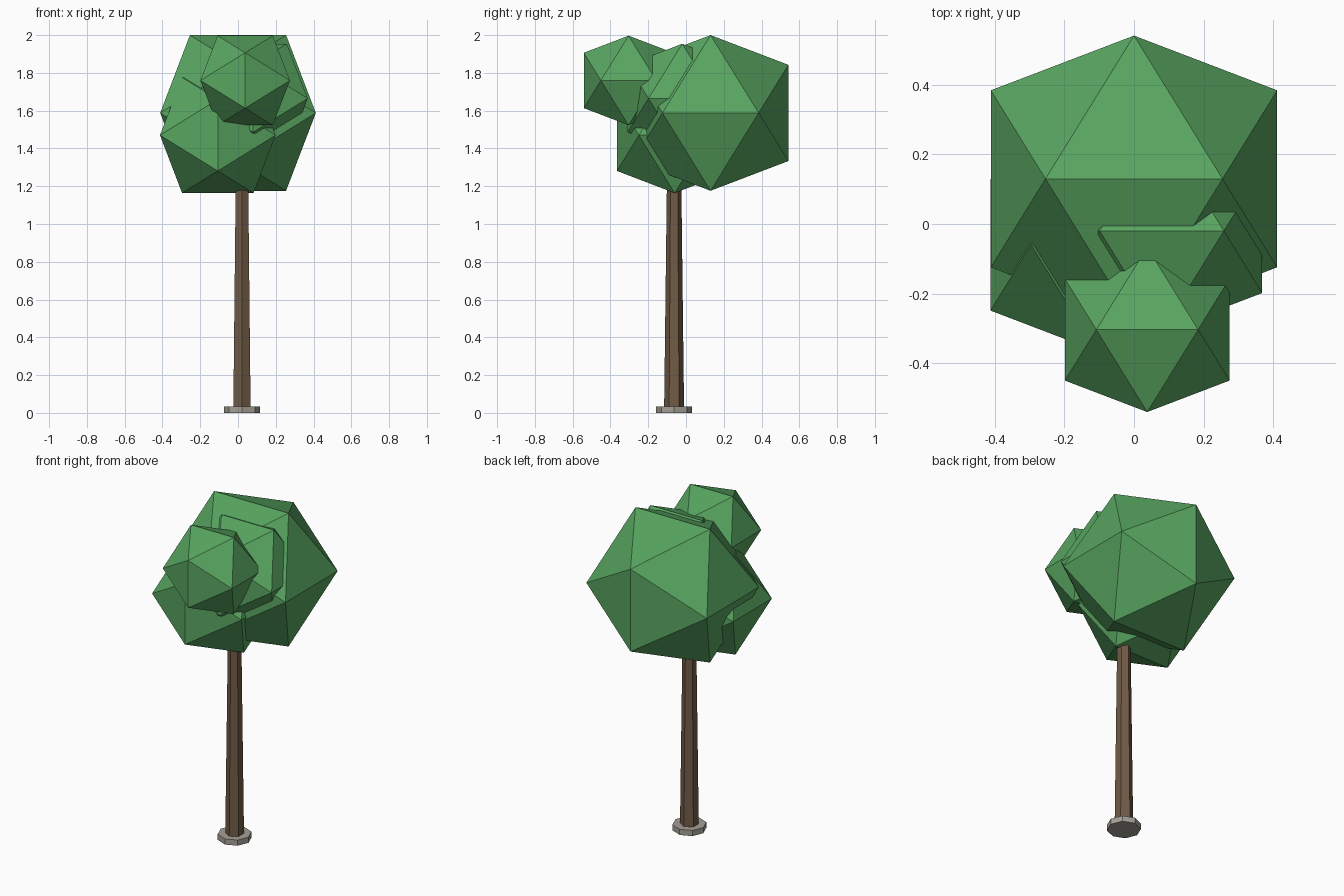
import bpy
import bmesh

cube = bpy.data.objects.get("Cube")
if cube:
    bpy.data.objects.remove(cube, do_unlink=True)

GOLDEN = (1 + 5 ** 0.5) / 2


def make_material(name, rgb):
    mat = bpy.data.materials.new(name)
    mat.use_nodes = True
    color = (*rgb, 1)
    mat.diffuse_color = color
    bsdf = mat.node_tree.nodes["Principled BSDF"]
    bsdf.inputs["Base Color"].default_value = color
    bsdf.inputs["Roughness"].default_value = 0.9
    return mat


def add_object(name, bm, mat, location):
    bmesh.ops.recalc_face_normals(bm, faces=bm.faces)
    mesh = bpy.data.meshes.new(name)
    bm.to_mesh(mesh)
    bm.free()
    mesh.materials.append(mat)
    obj = bpy.data.objects.new(name, mesh)
    obj.location = location
    bpy.context.collection.objects.link(obj)
    return obj


def leaf_ball(name, center, half_width, mat):
    """Icosahedron made as the hull of three golden rectangles."""
    bm = bmesh.new()
    long, short = half_width, half_width / GOLDEN
    for a in (-short, short):
        for b in (-long, long):
            for corner in ((a, 0, b), (0, b, a), (b, a, 0)):
                bm.verts.new(corner)
    bmesh.ops.convex_hull(bm, input=bm.verts)
    return add_object(name, bm, mat, center)


def post(name, sides, bottom_radius, top_radius, z_low, z_high, mat):
    """Tapered prism standing on the tree's axis."""
    bm = bmesh.new()
    bmesh.ops.create_cone(bm, cap_ends=True, segments=sides, radius1=bottom_radius,
                          radius2=top_radius, depth=z_high - z_low)
    return add_object(name, bm, mat, (0.021, -0.063, (z_low + z_high) / 2))


leaf_green = make_material("leaf green", (0.098, 0.376, 0.117))
bark_brown = make_material("bark brown", (0.165, 0.105, 0.061))
stone_grey = make_material("stone grey", (0.376, 0.352, 0.305))

# Base and trunk
post("base_plate", 8, 0.096, 0.096, 0, 0.035, stone_grey)
post("trunk", 6, 0.053, 0.036, 0.005, 1.4, bark_brown)

# Crown
leaf_ball("crown_back", (0, 0.13, 1.588), 0.412, leaf_green)
leaf_ball("crown_lower_right", (-0.107, -0.06, 1.47), 0.306, leaf_green)
leaf_ball("crown_middle_left", (0.08, -0.02, 1.665), 0.289, leaf_green)
leaf_ball("crown_front_top", (0.038, -0.304, 1.76), 0.237, leaf_green)
